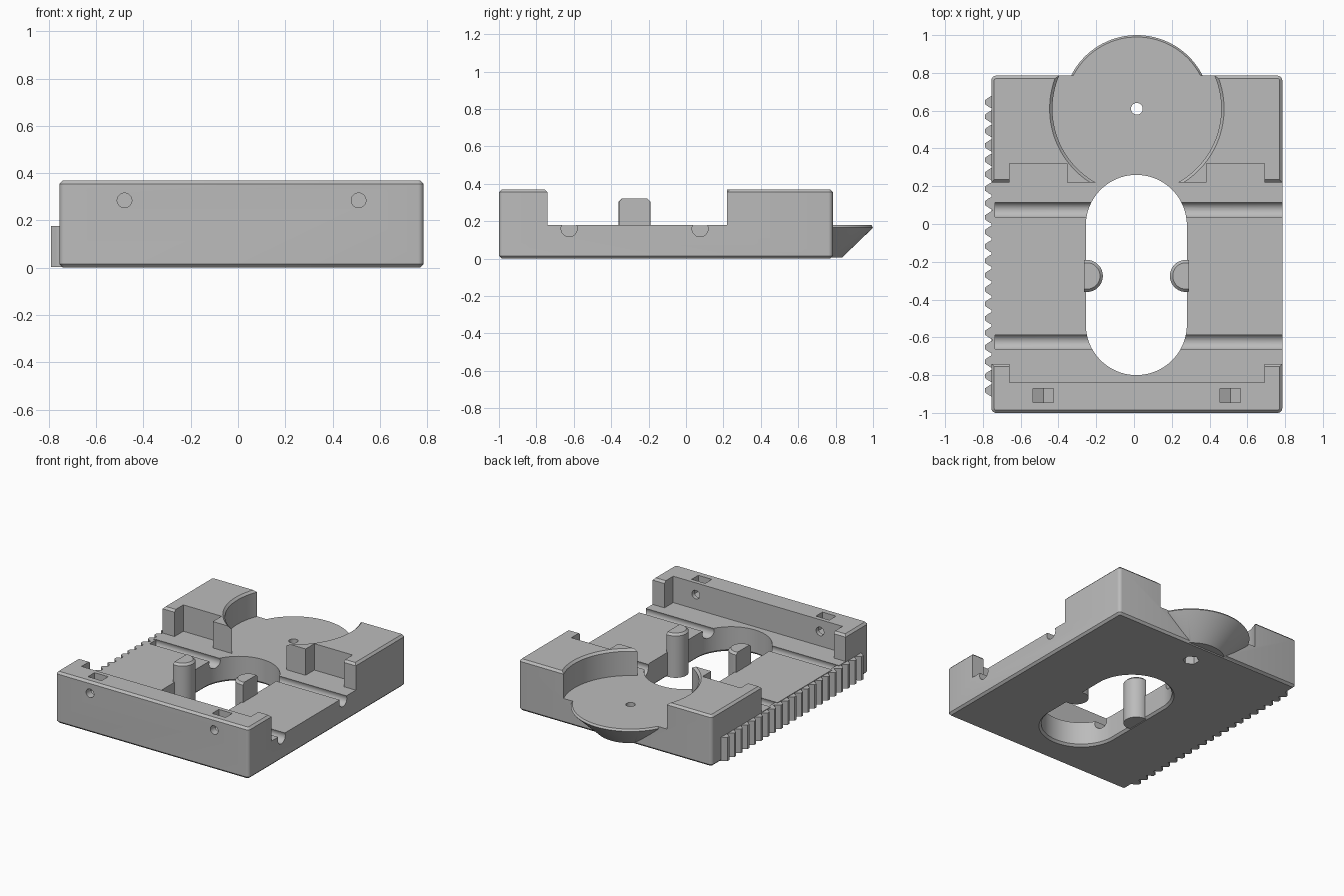
import bpy, bmesh, math
from math import cos, sin, pi, radians

if "Cube" in bpy.data.objects:
    bpy.data.objects.remove(bpy.data.objects["Cube"], do_unlink=True)

grey = bpy.data.materials.new("plain grey")
grey.use_nodes = True
grey.diffuse_color = (0.5, 0.5, 0.5, 1)
grey.node_tree.nodes["Principled BSDF"].inputs["Base Color"].default_value = (0.5, 0.5, 0.5, 1)

CX = 0.015            # plate centre line
LEFT, RIGHT = CX - 0.77, CX + 0.77
FLOOR, TOP = 0.18, 0.37
DISC_Y = 0.61


def place(a, b, t, axis):
    return {"z": (a, b, t), "x": (t, a, b), "y": (a, t, b)}[axis]


def ring(a, b, r, t, axis="z", n=64, ha=0, hb=0):
    """Circle, or a rounded rectangle when ha / hb spread the quadrants apart."""
    pts = []
    for i in range(n):
        u = 2 * pi * (i + 0.5) / n
        c, s = cos(u), sin(u)
        pts.append(place(a + r * c + math.copysign(ha, c),
                         b + r * s + math.copysign(hb, s), t, axis))
    return pts


def loft(name, rings):
    """Closed solid through rings of equal point count."""
    bm = bmesh.new()
    rows = [[bm.verts.new(p) for p in r] for r in rings]
    n = len(rows[0])
    for lo, hi in zip(rows, rows[1:]):
        for i in range(n):
            j = (i + 1) % n
            bm.faces.new((lo[i], lo[j], hi[j], hi[i]))
    bm.faces.new(rows[0][::-1])
    bm.faces.new(rows[-1])
    bmesh.ops.recalc_face_normals(bm, faces=bm.faces)
    mesh = bpy.data.meshes.new(name)
    bm.to_mesh(mesh)
    bm.free()
    mesh.materials.append(grey)
    ob = bpy.data.objects.new(name, mesh)
    bpy.context.collection.objects.link(ob)
    return ob


def prism(name, pts, t0, t1, axis="z"):
    return loft(name, [[place(a, b, t, axis) for a, b in pts] for t in (t0, t1)])


def box(name, x0, x1, y0, y1, z0, z1):
    return prism(name, [(x0, y0), (x1, y0), (x1, y1), (x0, y1)], z0, z1)


def combine(target, tool, op="DIFFERENCE"):
    bpy.ops.object.select_all(action="DESELECT")
    bpy.context.view_layer.objects.active = target
    target.select_set(True)
    mod = target.modifiers.new("boolean", "BOOLEAN")
    mod.operation, mod.solver, mod.object = op, "EXACT", tool
    bpy.ops.object.modifier_apply(modifier=mod.name)
    bpy.data.objects.remove(tool, do_unlink=True)


def smooth(ob):
    bpy.ops.object.select_all(action="DESELECT")
    bpy.context.view_layer.objects.active = ob
    ob.select_set(True)
    bpy.ops.object.shade_smooth_by_angle(angle=radians(30))


# Main block with rounded corners and chamfered rims
body = loft("base_plate", [
    ring(CX, -0.1075, r, z, n=32, ha=0.745, hb=0.8675)
    for r, z in ((0.01, 0), (0.025, 0.015), (0.025, TOP - 0.015), (0.01, TOP))])

# Conical round shelf at the back
combine(body, loft("shelf", [ring(CX, DISC_Y, r, z, n=96) for r, z in
                             ((0.225, 0.006), (0.385, 0.16), (0.39, 0.167), (0.38, FLOOR))]), "UNION")

# Lower middle floor, leaving the front wall, end tabs and rear blocks
TAB = 0.095
combine(body, box("cut_floor", LEFT - 0.1, RIGHT + 0.1, -0.74, 0.22, FLOOR, 0.5))
combine(body, box("cut_wall", LEFT + TAB, RIGHT - TAB, -0.84, 0, FLOOR, 0.5))
for side in (-1, 1):
    a, b = sorted((CX + side * 0.37, CX + side * (0.77 - TAB)))
    combine(body, box("cut_recess", a, b, 0.1, 0.32, FLOOR, 0.5))

# Round bay above the shelf, with a chamfered top rim
combine(body, loft("cut_bay", [ring(CX, DISC_Y, r, z, n=96) for r, z in
                               ((0.447, FLOOR), (0.447, TOP - 0.015), (0.472, TOP + 0.01))]))

# Chamfers on the exposed ends of the tabs
for side in (-1, 1):
    a, b = sorted((CX + side * (0.77 - TAB), CX + side * 0.8))
    for y, d in ((-0.74, -1), (0.22, 1)):
        pts = [(y - d * 0.02, TOP - 0.035), (y + d * 0.035, TOP + 0.02), (y - d * 0.02, TOP + 0.02)]
        combine(body, prism("cut_chamfer", pts, a, b, "x"))

# Long rounded opening with a chamfered lower rim
combine(body, loft("cut_opening", [
    ring(0.0125, -0.27, r, z, n=96, hb=0.2625)
    for r, z in ((0.2925, -0.01), (0.2675, 0.015), (0.2675, 0.3))]))

# Two round cross channels
for y in (0.075, -0.625):
    combine(body, loft("cut_channel", [ring(y, 0.16, 0.043, x, "x", 32) for x in (-1, 1)]))

# Pivot hole with a hexagonal pocket underneath
combine(body, loft("cut_pivot", [ring(CX, DISC_Y, 0.031, z, n=32) for z in (-0.1, 0.3)]))
combine(body, loft("cut_pivot_nut", [ring(CX, DISC_Y, 0.055, z, n=6) for z in (-0.1, 0.07)]))

# Screw holes through the front wall with nut slots from above
for x in (CX - 0.495, CX + 0.495):
    combine(body, loft("cut_screw", [ring(x, 0.285, 0.031, y, "y", 32) for y in (-1.1, -0.8)]))
    slot = [(x, 0.222), (x + 0.054, 0.253), (x + 0.054, 0.5), (x - 0.054, 0.5), (x - 0.054, 0.253)]
    combine(body, prism("cut_nut_slot", slot, -0.945, -0.87, "y"))
smooth(body)

# Half-round pegs on the edges of the opening
for side, label in ((-1, "right"), (1, "left")):
    x = 0.0125 + side * 0.2625
    peg = loft(label + "_peg", [ring(x, -0.275, r, z, n=48) for r, z in
                                ((0.085, 0.004), (0.085, 0.305), (0.07, 0.32))])
    a, b = sorted((x + side * 0.016, x + side * 0.2))
    combine(peg, box("cut_peg", a, b, -0.5, 0, -0.1, 0.5))
    smooth(peg)

# Toothed rack along one side
PITCH, COUNT = 0.0763, 21
profile = [(LEFT + 0.02, 0.69)]
for i in range(COUNT):
    y = 0.645 - i * PITCH
    for dx, dy in ((0.003, 0.034), (-0.012, 0.026), (-0.035, 0.01),
                   (-0.035, -0.01), (-0.012, -0.026), (0.003, -0.034)):
        profile.append((LEFT + dx, y + dy))
profile.append((LEFT + 0.02, profile[-1][1] - 0.01))
prism("rack_teeth", profile, 0.004, 0.176)
